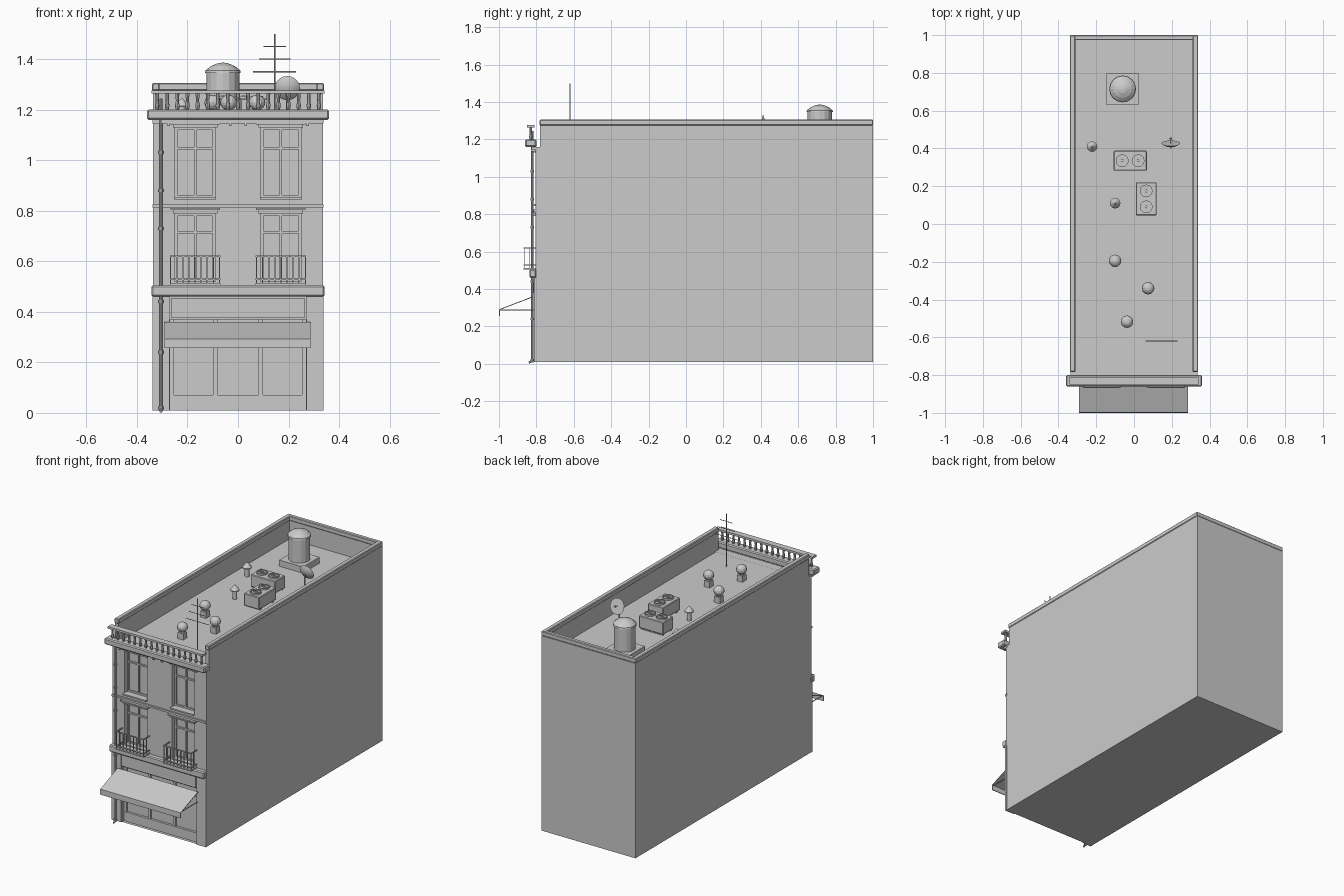
import bpy, bmesh, math
from mathutils import Vector

if "Cube" in bpy.data.objects:
    bpy.data.objects.remove(bpy.data.objects["Cube"], do_unlink=True)

mat = bpy.data.materials.new("plain grey")
mat.use_nodes = True
grey = (0.6, 0.6, 0.6, 1)
mat.diffuse_color = grey
mat.node_tree.nodes["Principled BSDF"].inputs["Base Color"].default_value = grey


def finish(name, bm, smooth=False):
    bmesh.ops.recalc_face_normals(bm, faces=bm.faces)
    mesh = bpy.data.meshes.new(name)
    bm.to_mesh(mesh)
    bm.free()
    mesh.materials.append(mat)
    obj = bpy.data.objects.new(name, mesh)
    bpy.context.collection.objects.link(obj)
    if smooth:
        bpy.ops.object.select_all(action="DESELECT")
        obj.select_set(True)
        bpy.context.view_layer.objects.active = obj
        bpy.ops.object.shade_smooth_by_angle(angle=math.radians(35))
    return obj


def add_box(bm, x, y, z):
    verts = bmesh.ops.create_cube(bm, size=1)["verts"]
    for v in verts:
        v.co = Vector([(r[0] + r[1]) / 2 + c * (r[1] - r[0]) for r, c in zip((x, y, z), v.co)])
    return verts


def box(name, x, y, z, bevel=0):
    bm = bmesh.new()
    add_box(bm, x, y, z)
    if bevel:
        bmesh.ops.bevel(bm, geom=bm.edges[:], offset=bevel, segments=1, affect="EDGES")
    return finish(name, bm)


def add_rod(bm, a, b, r, sides=8):
    a, b = Vector(a), Vector(b)
    verts = bmesh.ops.create_cone(bm, cap_ends=True, segments=sides, radius1=r, radius2=r,
                                  depth=(b - a).length)["verts"]
    turn = (b - a).to_track_quat("Z", "Y")
    for v in verts:
        v.co = turn @ v.co + (a + b) / 2


def lathe(name, profile, x, y, sides=16, smooth=False, bm=None):
    """Spin (radius, height) points about a vertical axis."""
    target = bm or bmesh.new()
    rings = [[target.verts.new((x + r * math.cos(math.tau * i / sides),
                                y + r * math.sin(math.tau * i / sides), z))
              for i in range(sides)] for r, z in profile]
    for low, high in zip(rings, rings[1:]):
        for i in range(sides):
            j = (i + 1) % sides
            target.faces.new((low[i], low[j], high[j], high[i]))
    target.faces.new(rings[0])
    target.faces.new(rings[-1])
    if bm is None:
        finish(name, target, smooth)


W, ROOF, FRONT, BACK = 0.337, 1.155, -0.805, 1.0

# Main block
box("main_block", (-W, W), (-0.745, BACK), (0.01, ROOF))
box("facade_roof_strip", (-W, W), (-0.80, -0.745), (1.13, ROOF))

# Facade sheet with recessed shop front and windows
xs = (-W, -0.27, -0.25, -0.09, 0.09, 0.25, 0.27, W)
zs = (0.01, 0.37, 0.52, 0.79, 0.853, 1.13, 1.16)
bm = bmesh.new()
grid = [[bm.verts.new((x, FRONT, z)) for x in xs] for z in zs]
shop, windows = [], []
for k in range(len(zs) - 1):
    for i in range(len(xs) - 1):
        f = bm.faces.new((grid[k][i], grid[k][i + 1], grid[k + 1][i + 1], grid[k + 1][i]))
        if k == 0 and 0 < i < 6:
            shop.append(f)
        if k in (2, 4) and i in (2, 4):
            windows.append(f)
rim = [e for e in bm.edges if e.is_boundary]
new = bmesh.ops.extrude_edge_only(bm, edges=rim)["geom"]
for v in new:
    if isinstance(v, bmesh.types.BMVert):
        v.co.y = -0.745
for region in (shop, windows):
    new = bmesh.ops.extrude_face_region(bm, geom=region)["geom"]
    for v in new:
        if isinstance(v, bmesh.types.BMVert):
            v.co.y = FRONT + 0.035
    bmesh.ops.delete(bm, geom=region, context="FACES")
finish("facade", bm)

# Window frames, hoods and sills; balconies below
for side, cx in (("right", -0.17), ("left", 0.17)):
    for level, z0, z1 in (("lower", 0.52, 0.79), ("upper", 0.853, 1.13)):
        bm = bmesh.new()
        y = (-0.778, -0.768)
        for dx in (-0.075, 0, 0.075):
            add_box(bm, (cx + dx - 0.005, cx + dx + 0.005), y, (z0, z1))
        for z in (z0, z0 + 0.19, z1 - 0.01):
            add_box(bm, (cx - 0.08, cx + 0.08), y, (z, z + 0.01))
        finish(f"{side}_{level}_window_frame", bm)
        bm = bmesh.new()
        add_box(bm, (cx - 0.098, cx + 0.098), (-0.828, FRONT), (z1 + 0.012, z1 + 0.02))
        add_box(bm, (cx - 0.088, cx + 0.088), (-0.818, FRONT), (z1, z1 + 0.012))
        finish(f"{side}_{level}_window_hood", bm)
    box(f"{side}_upper_sill", (cx - 0.083, cx + 0.083), (-0.824, FRONT), (0.845, 0.854))

    bm = bmesh.new()
    x0, x1, yf = cx - 0.1, cx + 0.1, -0.865
    add_box(bm, (x0, x1), (yf - 0.004, FRONT), (0.505, 0.513))
    for z in (0.525, 0.617):
        add_box(bm, (x0, x1), (yf - 0.003, yf + 0.003), (z, z + 0.006))
        for x in (x0, x1 - 0.006):
            add_box(bm, (x, x + 0.006), (yf, FRONT), (z, z + 0.006))
    for i in range(9):
        x = x0 + 0.003 + i * 0.194 / 8
        add_box(bm, (x - 0.0025, x + 0.0025), (yf - 0.002, yf + 0.002), (0.51, 0.62))
    for x in (x0 + 0.003, x1 - 0.003):
        add_box(bm, (x - 0.0025, x + 0.0025), (-0.838, -0.834), (0.51, 0.62))
    finish(f"{side}_balcony", bm)

# Shop front, sign board and corner pilasters
bm = bmesh.new()
add_box(bm, (-0.27, 0.27), (-0.785, -0.768), (0.01, 0.07))
add_box(bm, (-0.27, 0.27), (-0.782, -0.768), (0.30, 0.315))
for x in (-0.262, -0.09, 0.09, 0.262):
    add_box(bm, (x - 0.008, x + 0.008), (-0.782, -0.768), (0.01, 0.37))
finish("shop_frame", bm)
box("sign_board", (-0.265, 0.265), (-0.815, FRONT), (0.378, 0.452))
for side, s in (("right", -1), ("left", 1)):
    box(f"{side}_pilaster", sorted((s * 0.272, s * 0.339)), (-0.812, -0.80), (0.01, 0.46))

# Cornices and string course
box("shop_cornice", (-0.342, 0.342), (-0.838, -0.80), (0.46, 0.505), 0.006)
box("string_course", (-0.338, 0.338), (-0.815, -0.80), (0.812, 0.824))
box("roof_cornice", (-0.36, 0.36), (-0.86, -0.80), (1.16, 1.20), 0.006)
box("cornice_bed", (-0.338, 0.338), (-0.825, -0.80), (1.145, 1.162))
bm = bmesh.new()
for x in (-0.275, -0.03, 0.03, 0.275):
    add_box(bm, (x - 0.005, x + 0.005), (-0.83, FRONT), (1.135, 1.16))
finish("cornice_brackets", bm)

# Awning: thin sloped sheet with valance and frame rods
bm = bmesh.new()
path = ((-0.82, 0.358), (-0.997, 0.29), (-0.997, 0.256))
rows = [[bm.verts.new((x, y, z)) for x in (-0.29, 0.287)] for y, z in path]
for a, b in zip(rows, rows[1:]):
    bm.faces.new((a[0], a[1], b[1], b[0]))
awning = finish("awning", bm)
thick = awning.modifiers.new("thickness", "SOLIDIFY")
thick.thickness, thick.offset = 0.005, 0
bm = bmesh.new()
for x in (-0.28, 0.277):
    add_rod(bm, (x, FRONT, 0.288), (x, -0.995, 0.288), 0.003)
finish("awning_arms", bm)

# Downpipe with collars
bm = bmesh.new()
add_rod(bm, (-0.305, -0.822, 0.008), (-0.305, -0.822, 1.245), 0.006)
for z in (0.02, 0.24, 0.44, 0.73, 0.88, 1.03):
    add_rod(bm, (-0.305, -0.822, z - 0.006), (-0.305, -0.822, z + 0.006), 0.01)
add_rod(bm, (-0.305, -0.820, 0.018), (-0.305, -0.84, 0.006), 0.006)
finish("downpipe", bm, True)

# Balustrade
bm = bmesh.new()
for i in range(17):
    x = -0.32 + i * 0.04
    lathe("", [(0.006, 1.20), (0.009, 1.215), (0.006, 1.235), (0.008, 1.265)], x, -0.83, 8, bm=bm)
finish("balusters", bm)
box("balustrade_rail", (-0.342, 0.342), (-0.85, -0.81), (1.263, 1.276))

# Parapet walls with coping
T = 0.024
for name, x, y in (("right_parapet", (-W, -W + T), (-0.78, BACK)),
                   ("left_parapet", (W - T, W), (-0.78, BACK)),
                   ("back_parapet", (-W + T, W - T), (BACK - T, BACK))):
    box(name, x, y, (ROOF, 1.275))
    box(name + "_coping", (x[0] - 0.003, x[1] + 0.003),
        (y[0] - 0.003, y[1]), (1.275, 1.305), 0.004)

# Water tank on a plinth
box("tank_plinth", (-0.145, 0.025), (0.63, 0.80), (ROOF, 1.195))
lathe("water_tank", [(0.065, 1.195), (0.065, 1.345), (0.071, 1.345), (0.069, 1.355),
                     (0.048, 1.372), (0.022, 1.383), (0.004, 1.386)], -0.06, 0.715)

# Cooling units with two fans each
for name, cx, cy, hx, hy in (("back_cooler", -0.02, 0.335, 0.088, 0.053),
                             ("front_cooler", 0.065, 0.133, 0.055, 0.088)):
    box(name, (cx - hx, cx + hx), (cy - hy, cy + hy), (1.165, 1.245), 0.004)
    bm = bmesh.new()
    for s in (-1, 1):
        px, py = cx + s * 0.042 * (hx > hy), cy + s * 0.042 * (hy > hx)
        lathe("", [(0.034, 1.245), (0.034, 1.255), (0.028, 1.255), (0.028, 1.248),
                   (0.008, 1.248), (0.008, 1.256)], px, py, 12, bm=bm)
        add_box(bm, (px - 0.028, px + 0.028), (py - 0.003, py + 0.003), (1.25, 1.254))
    for s in (-1, 1):
        add_box(bm, (cx - hx * 0.9, cx + hx * 0.9), (cy + s * hy * 0.7 - 0.006, cy + s * hy * 0.7 + 0.006),
                (ROOF, 1.166))
    finish(name + "_fans", bm)

# Turbine vents and capped flues
for i, (x, y) in enumerate(((-0.1, -0.195), (0.075, -0.34), (-0.037, -0.517))):
    box(f"vent_base_{i}", (x - 0.02, x + 0.02), (y - 0.02, y + 0.02), (ROOF, 1.195))
    dome = [(0.031 * math.sin(a) + 0.002, 1.228 - 0.03 * math.cos(a))
            for a in (math.pi * k / 8 for k in range(1, 9))]
    lathe(f"turbine_vent_{i}", [(0.014, 1.19)] + dome, x, y, 12)
for i, (x, y) in enumerate(((-0.1, 0.11), (-0.222, 0.41))):
    lathe(f"flue_{i}", [(0.014, ROOF), (0.014, 1.21), (0.028, 1.21), (0.028, 1.215),
                        (0.003, 1.245)], x, y, 12)

# Satellite dish facing the back
bm = bmesh.new()
add_rod(bm, (0.195, 0.405, ROOF), (0.195, 0.405, 1.275), 0.005)
bowl = [(0.05, 0.018), (0.035, 0.008), (0.016, 0.001), (0.002, 0), (0.016, 0.004),
        (0.035, 0.012), (0.05, 0.02)]
old = set(bm.verts)
lathe("", bowl[:4], 0, 0, 20, bm=bm)
add_rod(bm, (0, 0, 0), (0, 0, 0.045), 0.002)
add_rod(bm, (0, 0, 0.04), (0, 0, 0.048), 0.006)
turn = Vector((0, 0.95, 0.3)).to_track_quat("Z", "Y")
for v in set(bm.verts) - old:
    v.co = turn @ v.co + Vector((0.195, 0.41, 1.28))
finish("satellite_dish", bm, True)

# Aerial
bm = bmesh.new()
add_rod(bm, (0.145, -0.62, ROOF), (0.145, -0.62, 1.5), 0.003)
for z, half in ((1.35, 0.085), (1.4, 0.062), (1.45, 0.045)):
    add_rod(bm, (0.145 - half, -0.62, z), (0.145 + half, -0.62, z), 0.002)
finish("aerial", bm)
